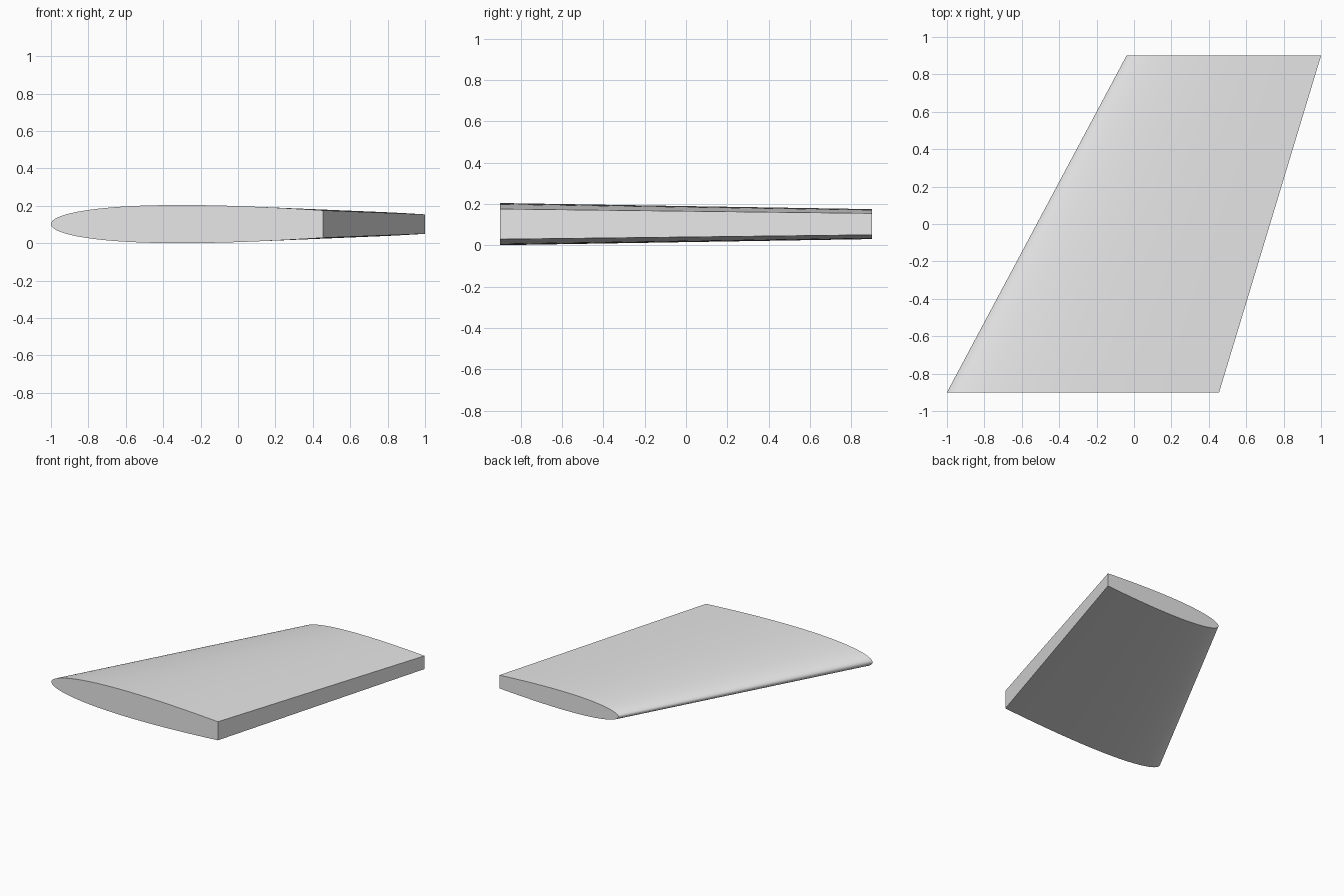
import bpy, bmesh, math

cube = bpy.data.objects.get("Cube")
if cube:
    bpy.data.objects.remove(cube)

MID_Z = 0.102      # height of the chord plane
CUT = 0.63         # share of the full aerofoil kept ahead of the blunt rear edge
STEPS = 28         # points along each side of the section


def half_thickness(u):
    """Symmetric aerofoil, scaled so that its thickest point is 1."""
    return 10 * (2.969 * math.sqrt(u) - 1.26 * u - 3.516 * u**2
                 + 2.843 * u**3 - 1.015 * u**4) / 10.0


def section(bm, nose_x, tail_x, y, half):
    """Closed ring: over the top from the nose, back along the underside."""
    ts = [1 - math.cos(math.pi / 2 * i / STEPS) for i in range(STEPS + 1)]
    side = [(nose_x + (tail_x - nose_x) * t, half * half_thickness(CUT * t)) for t in ts]
    ring = [(x, h) for x, h in side] + [(x, -h) for x, h in reversed(side[1:])]
    return [bm.verts.new((x, y, MID_Z + h)) for x, h in ring]


# Tapered, swept wing between two sections
bm = bmesh.new()
root = section(bm, -1.0, 0.455, -0.9, MID_Z)
tip = section(bm, -0.04, 1.0, 0.9, MID_Z * 0.71)
count = len(root)
for i in range(count):
    j = (i + 1) % count
    bm.faces.new((root[i], root[j], tip[j], tip[i]))
bm.faces.new(root)
bm.faces.new(tip)
bmesh.ops.recalc_face_normals(bm, faces=bm.faces)
mesh = bpy.data.meshes.new("wing")
bm.to_mesh(mesh)
bm.free()
wing = bpy.data.objects.new("wing", mesh)
bpy.context.collection.objects.link(wing)

# Single light grey finish
grey = bpy.data.materials.new("light_grey")
grey.use_nodes = True
colour = (0.8, 0.8, 0.8, 1.0)
grey.diffuse_color = colour
grey.node_tree.nodes["Principled BSDF"].inputs["Base Color"].default_value = colour
mesh.materials.append(grey)

# Smooth skin with crisp ends and rear edge
bpy.ops.object.select_all(action='DESELECT')
wing.select_set(True)
bpy.context.view_layer.objects.active = wing
bpy.ops.object.shade_smooth_by_angle(angle=math.radians(40))
